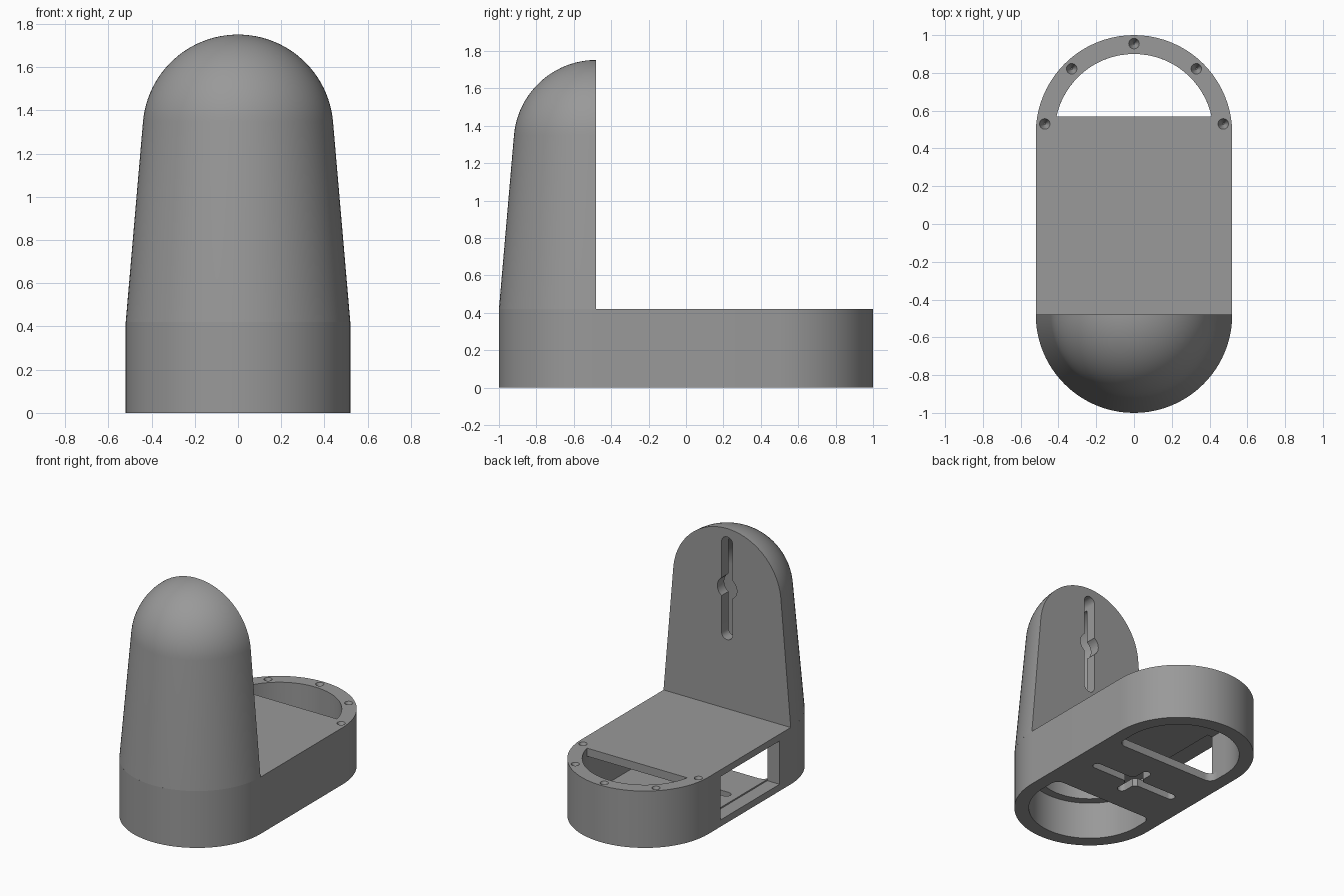
import bpy, bmesh, math
from mathutils import Matrix

if "Cube" in bpy.data.objects:
    bpy.data.objects.remove(bpy.data.objects["Cube"])

R, C = 0.52, 0.48          # outer end radius, end-centre offset in y
IR = 0.42                  # inner radius of the base

grey = bpy.data.materials.new("plain_grey")
grey.diffuse_color = (0.32, 0.32, 0.32, 1)
grey.use_nodes = True
grey.node_tree.nodes["Principled BSDF"].inputs["Base Color"].default_value = grey.diffuse_color


def arc(cx, cy, r, a0, a1, n=40):
    return [(cx + r * math.cos(math.radians(a0 + (a1 - a0) * i / n)),
             cy + r * math.sin(math.radians(a0 + (a1 - a0) * i / n)))
            for i in range(n + 1)]


def stadium(half, r, n=40):
    return arc(0, half, r, 0, 180, n) + arc(0, -half, r, 180, 360, n)


def loft(name, layers, matrix=None):
    """Closed solid through a stack of (outline, z) layers."""
    bm = bmesh.new()
    rings = [[bm.verts.new((x, y, z)) for x, y in o] for o, z in layers]
    n = len(rings[0])
    for a, b in zip(rings, rings[1:]):
        for i in range(n):
            j = (i + 1) % n
            bm.faces.new((a[i], a[j], b[j], b[i]))
    bm.faces.new(rings[0][::-1])
    bm.faces.new(rings[-1])
    if matrix:
        bm.transform(matrix)
    bmesh.ops.recalc_face_normals(bm, faces=bm.faces)
    me = bpy.data.meshes.new(name)
    bm.to_mesh(me)
    bm.free()
    me.materials.append(grey)
    ob = bpy.data.objects.new(name, me)
    bpy.context.collection.objects.link(ob)
    return ob


def prism(name, outline, z0, z1, matrix=None):
    return loft(name, [(outline, z0), (outline, z1)], matrix)


def box(name, x0, x1, y0, y1, z0, z1):
    return prism(name, [(x0, y0), (x1, y0), (x1, y1), (x0, y1)], z0, z1)


def activate(ob):
    bpy.ops.object.select_all(action='DESELECT')
    ob.select_set(True)
    bpy.context.view_layer.objects.active = ob


def cut(ob, *cutters):
    activate(ob)
    for c in cutters:
        m = ob.modifiers.new("cut", 'BOOLEAN')
        m.operation, m.solver, m.object = 'DIFFERENCE', 'EXACT', c
        bpy.ops.object.modifier_apply(modifier=m.name)
        bpy.data.objects.remove(c)


def half_round(r, d=0.0):
    """Front-facing circle segment, its chord d in front of the end centre."""
    a = math.degrees(math.asin(d / r))
    return arc(0, -C, r, 180 + a, 360 - a, 48)


def tower_cavity():
    layers = [(half_round(0.36, 0.08), 0.2)]
    for i in range(15):
        t = math.radians(4 + 66 * i / 14)
        layers.append((half_round(0.34 * math.cos(t), 0.08), 1.31 + 0.34 * math.sin(t)))
    return loft("cavity", layers)


# Base: rounded tray, open underneath and at the back of its top
base = prism("base", stadium(C, R), 0, 0.42)
back_arc = arc(0, C, IR, 0, 180)
a = math.degrees(math.asin((0.57 - C) / IR))
cut(base,
    prism("lower_room", stadium(C, IR), -0.1, 0.28),
    prism("upper_room", back_arc + [(-IR, -C), (-0.35, -0.56), (0.35, -0.56), (IR, -C)], 0.2, 0.36),
    prism("back_opening", arc(0, C, IR, a, 180 - a), 0.3, 0.6),
    tower_cavity(),
    box("side_window", -0.7, -0.38, -0.35, 0.34, 0.05, 0.37))

# Tapered screw holes round the back rim
for ang in (6, 46, 90, 134, 174):
    x, y = 0.475 * math.cos(math.radians(ang)), C + 0.475 * math.sin(math.radians(ang))
    cut(base, loft("screw_hole", [(arc(x, y, 0.004, 0, 345, 23), 0.36),
                                  (arc(x, y, 0.028, 0, 345, 23), 0.42),
                                  (arc(x, y, 0.028, 0, 345, 23), 0.46)]))

# Floor plate with filleted corners and a cross-shaped slot
corner = arc(0.36, 0.39, 0.06, 0, -90, 8)
right = corner[::-1] + [(x, -y) for x, y in corner]
floor = prism("floor_plate",
              right[9:][::-1] + right[:9][::-1] + [(-x, y) for x, y in right[:9]]
              + [(-x, y) for x, y in right[9:]], 0, 0.06)
quarter = Matrix.Rotation(math.pi / 2, 4, 'Z')
cut(floor,
    prism("long_slot", stadium(0.33, 0.032, 10), -0.1, 0.2, quarter),
    prism("cross_slot", stadium(0.13, 0.032, 10), -0.1, 0.2),
    prism("slot_centre", arc(0, 0, 0.065, 0, 350, 35), -0.1, 0.2))

# Upright: half of a tapered round column with a domed top
layers = [(half_round(R), 0.42)]
for i in range(25):
    t = math.radians(5 + 84.6 * i / 24)
    layers.append((half_round(0.4415 * math.cos(t)), 1.31 + 0.4415 * math.sin(t)))
upright = loft("upright", layers)
stand = Matrix.Translation((0, -0.48, 1.31)) @ Matrix.Rotation(math.pi / 2, 4, 'X')
cut(upright,
    tower_cavity(),
    prism("hanging_slot", stadium(0.335, 0.045, 12), -0.1, 0.12, stand),
    prism("hanging_hole", arc(0, 0, 0.08, 0, 350, 35), -0.1, 0.12, stand))

for ob in (base, floor, upright):
    activate(ob)
    bpy.ops.object.shade_smooth_by_angle(angle=math.radians(30))
